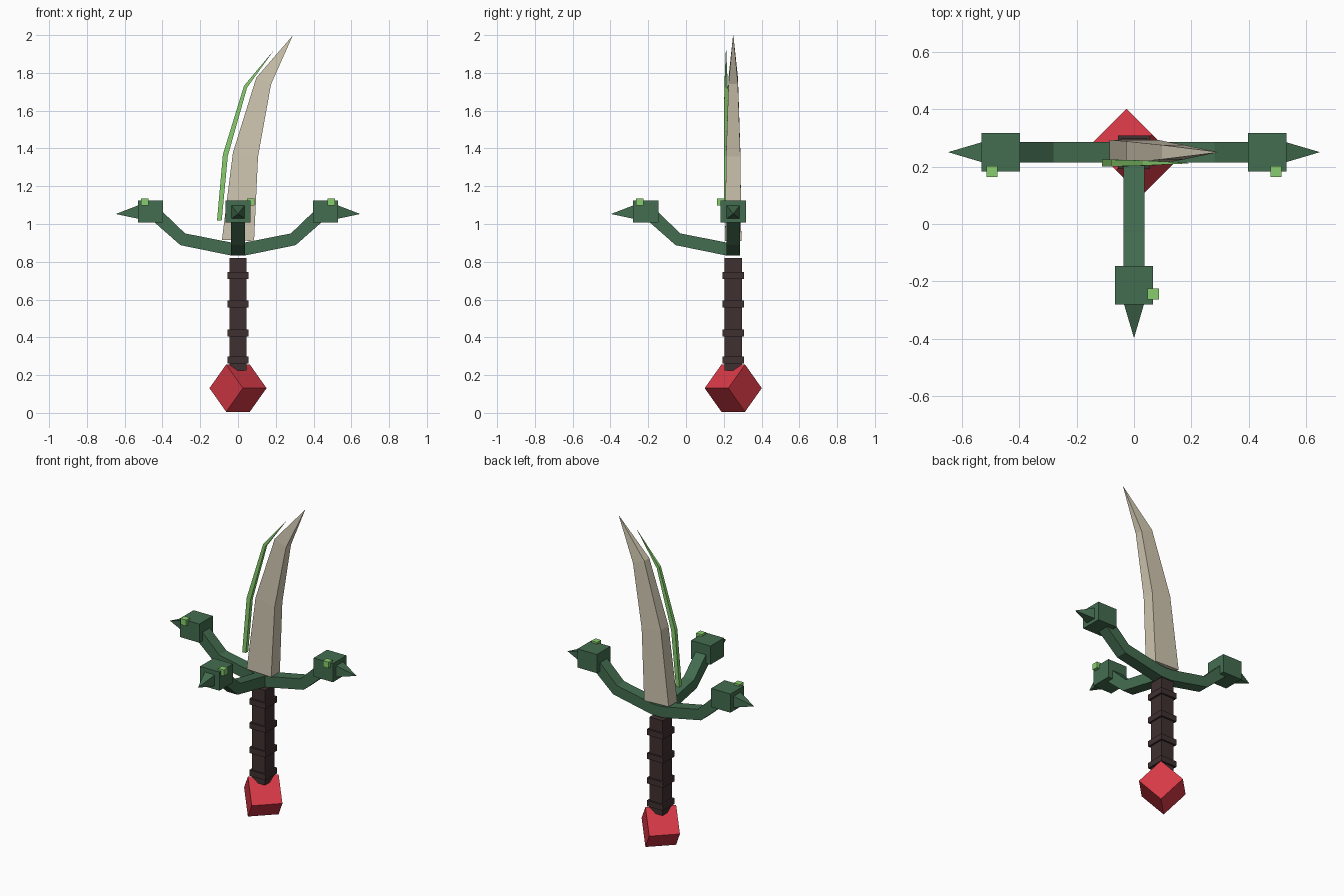
import bpy
import bmesh
from math import radians
from mathutils import Matrix, Vector

if "Cube" in bpy.data.objects:
    bpy.data.objects.remove(bpy.data.objects["Cube"], do_unlink=True)

AXIS = Vector((0, 0.25, 0))  # vertical axis of the sword


def material(name, rgb):
    lin = [((c / 255 + 0.055) / 1.055) ** 2.4 for c in rgb] + [1]
    m = bpy.data.materials.new(name)
    m.use_nodes = True
    m.diffuse_color = lin
    m.node_tree.nodes["Principled BSDF"].inputs["Base Color"].default_value = lin
    return m


bone = material("bone blade", (207, 198, 176))
dark_green = material("dark green", (68, 109, 80))
light_green = material("light green", (136, 206, 110))
red = material("red gem", (214, 57, 70))
brown = material("dark brown", (64, 48, 48))


def finish(name, bm, mat, matrix=Matrix()):
    bm.transform(matrix)
    bmesh.ops.recalc_face_normals(bm, faces=bm.faces)
    mesh = bpy.data.meshes.new(name)
    bm.to_mesh(mesh)
    bm.free()
    mesh.materials.append(mat)
    ob = bpy.data.objects.new(name, mesh)
    ob.location = AXIS
    bpy.context.collection.objects.link(ob)
    return ob


def box(name, size, centre, mat, matrix=Matrix()):
    bm = bmesh.new()
    bmesh.ops.create_cube(bm, size=1)
    place = Matrix.Translation(centre) @ matrix @ Matrix.Diagonal((*size, 1))
    return finish(name, bm, mat, place)


def loft(name, sections, mat, matrix=Matrix(), y=0):
    """Four-sided bar; each section is (x1, z1, x2, z2, half depth)."""
    bm = bmesh.new()
    rings = []
    for x1, z1, x2, z2, d in sections:
        corners = ((x1, y - d, z1), (x2, y - d, z2), (x2, y + d, z2), (x1, y + d, z1))
        rings.append([bm.verts.new(c) for c in corners])
    for a, b in zip(rings, rings[1:]):
        for i in range(4):
            j = (i + 1) % 4
            bm.faces.new((a[i], a[j], b[j], b[i]))
    bm.faces.new(rings[0])
    bm.faces.new(rings[-1])
    bmesh.ops.remove_doubles(bm, verts=bm.verts, dist=0.0001)
    return finish(name, bm, mat, matrix)


# Pommel: a cube standing on one edge
tilt = Matrix.Rotation(radians(45), 4, "Z") @ Matrix.Rotation(radians(45), 4, "X")
box("pommel", (0.177, 0.177, 0.177), (0, 0, 0.131), red, tilt)

# Grip with four raised bands
box("grip", (0.09, 0.094, 0.595), (0, 0, 0.522), brown)
for i, z in enumerate((0.28, 0.423, 0.577, 0.727)):
    box(f"grip_band_{i + 1}", (0.112, 0.116, 0.036), (0, 0, z), brown)

# Guard: three bent arms, each with a block, a spike and a small stud
arm = [(-0.036, 0.833, -0.036, 0.9, 0.036), (0.036, 0.833, 0.036, 0.902, 0.036),
       (0.305, 0.888, 0.28, 0.95, 0.036), (0.455, 1.02, 0.41, 1.075, 0.036)]
spike = [(0.525, 1.027, 0.525, 1.1, 0.036), (0.647, 1.053, 0.647, 1.053, 0)]
for side, angle, stud_y in (("left", 0, -1), ("right", 180, 1), ("front", -90, 1)):
    turn = Matrix.Rotation(radians(angle), 4, "Z")
    loft(f"{side}_guard_arm", arm, dark_green, turn)
    loft(f"{side}_guard_spike", spike, dark_green, turn)
    block = box(f"{side}_guard_block", (0.134, 0.134, 0.117), (0.463, 0, 1.066), dark_green)
    stud = box(f"{side}_guard_stud", (0.039, 0.039, 0.038), (0.494, 0.067 * stud_y, 1.117), light_green)
    for ob in (block, stud):
        ob.data.transform(turn)

# Curved blade, thinning to a point
loft("blade", [(-0.085, 0.916, 0.085, 0.91, 0.043), (-0.027, 1.378, 0.106, 1.357, 0.038),
               (0.097, 1.775, 0.175, 1.74, 0.025), (0.29, 1.998, 0.29, 1.998, 0.001)], bone)

# Thin green sliver floating beside the blade's back edge
loft("green_sliver", [(-0.111, 1.018, -0.086, 1.02, 0.012), (-0.08, 1.368, -0.054, 1.36, 0.012),
                      (0.032, 1.732, 0.048, 1.722, 0.009), (0.19, 1.92, 0.19, 1.92, 0.001)],
     light_green, y=-0.038)
